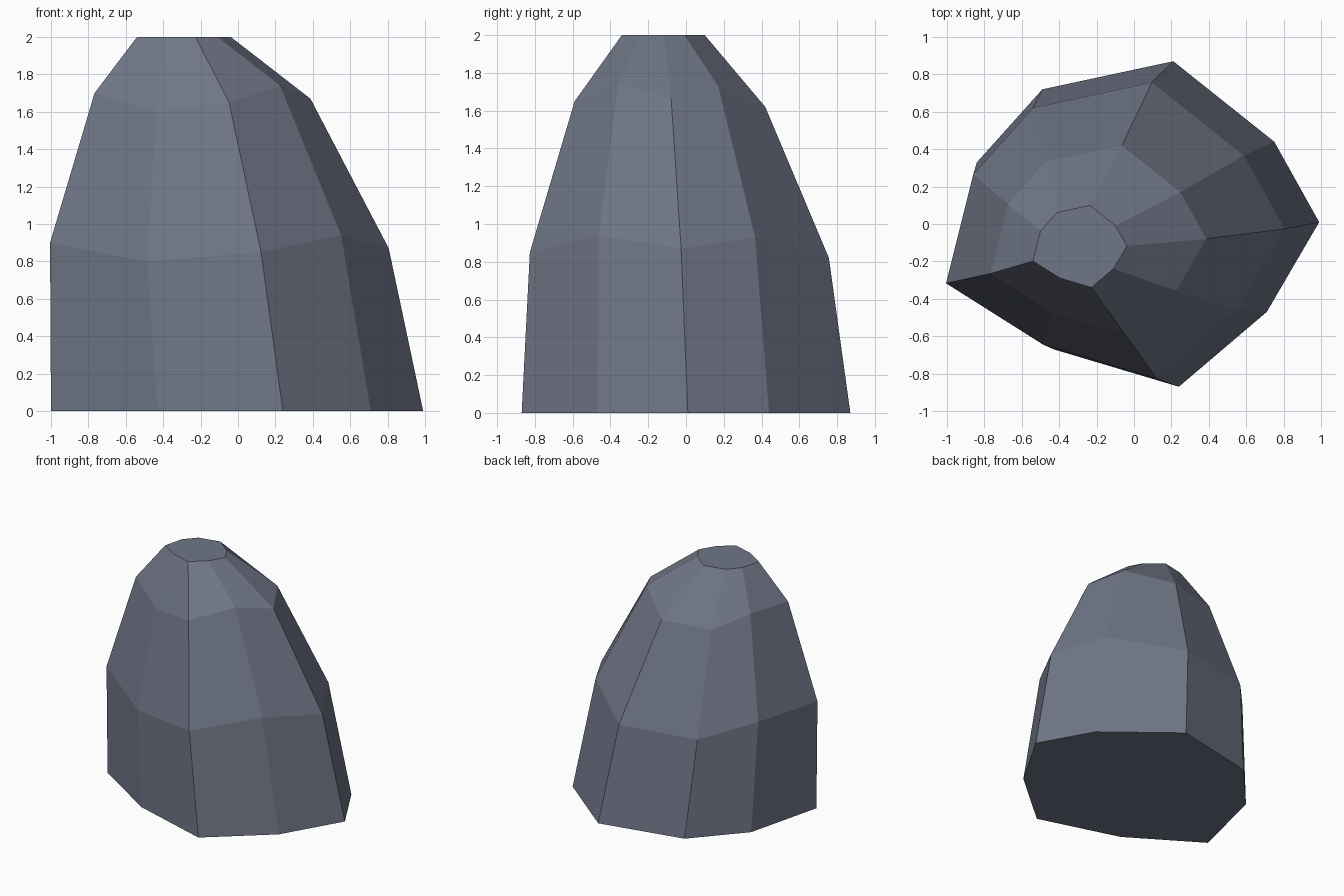
import bpy, bmesh

if "Cube" in bpy.data.objects:
    bpy.data.objects.remove(bpy.data.objects["Cube"])

# Irregular nine-sided outline, counter-clockwise: x, y and height wobble of the middle rings
OUTLINE = [(0.99, 0.01, 0.0), (0.75, 0.44, 0.06), (0.21, 0.87, -0.05),
           (-0.49, 0.72, -0.06), (-0.84, 0.33, 0.04), (-1.0, -0.31, 0.03),
           (-0.43, -0.67, -0.07), (0.24, -0.87, -0.02), (0.71, -0.47, 0.07)]

# Rings from ground to top: height, scale, lean x, lean y, wobble amount
RINGS = [(0.0, 1.0, 0.0, 0.0, 0),
         (0.87, 0.91, -0.095, -0.035, 1),
         (1.67, 0.58, -0.187, -0.085, 1),
         (2.0, 0.252, -0.288, -0.12, 0)]

# One stone colour
stone = bpy.data.materials.new("slate_grey_stone")
stone.diffuse_color = (0.162, 0.182, 0.242, 1.0)
stone.use_nodes = True
stone.node_tree.nodes["Principled BSDF"].inputs["Base Color"].default_value = stone.diffuse_color

# Leaning boulder: stacked scaled outlines, bridged and capped
bm = bmesh.new()
loops = [[bm.verts.new((x * s + dx, y * s + dy, h + w * k)) for x, y, w in OUTLINE]
         for h, s, dx, dy, k in RINGS]
n = len(OUTLINE)
for lower, upper in zip(loops, loops[1:]):
    for i in range(n):
        j = (i + 1) % n
        bm.faces.new((lower[i], lower[j], upper[j], upper[i]))
bm.faces.new(loops[0][::-1])
bm.faces.new(loops[-1])
bmesh.ops.recalc_face_normals(bm, faces=bm.faces[:])

mesh = bpy.data.meshes.new("boulder")
bm.to_mesh(mesh)
bm.free()
mesh.materials.append(stone)
boulder = bpy.data.objects.new("boulder", mesh)
bpy.context.collection.objects.link(boulder)
